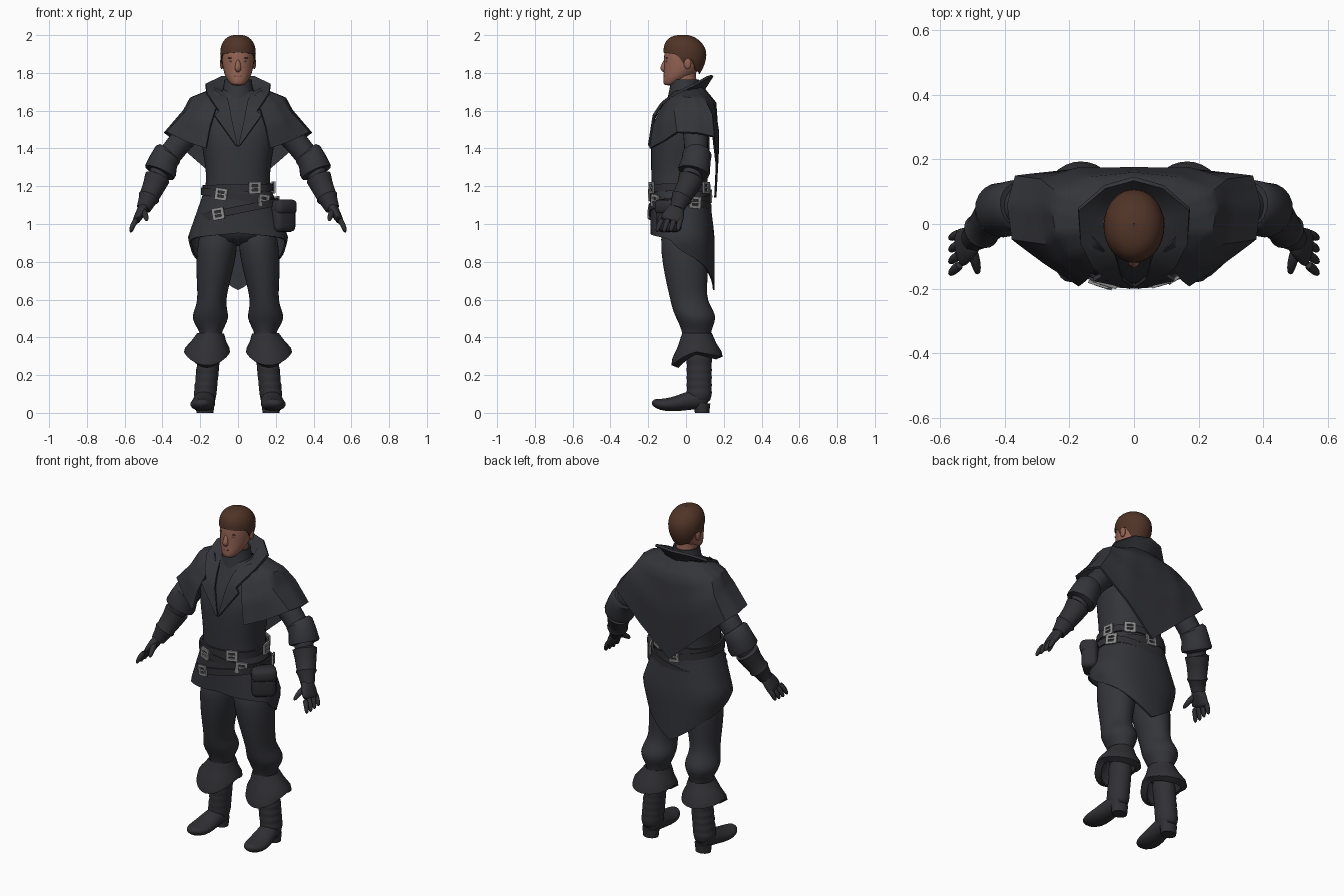
import bpy, bmesh
from math import sin, cos, pi, radians, atan2
from mathutils import Vector, Matrix


def material(name, r, g, b):
    m = bpy.data.materials.new(name)
    m.diffuse_color = (r, g, b, 1)
    return m


CLOTH = material("charcoal cloth", 0.034, 0.035, 0.042)
LEATHER = material("dark leather", 0.03, 0.03, 0.035)
SKIN = material("skin", 0.3, 0.127, 0.09)
LIP = material("lip", 0.24, 0.085, 0.066)
HAIR = material("brown hair", 0.08, 0.034, 0.02)
METAL = material("grey metal", 0.26, 0.26, 0.26)
EYE = material("eye white", 0.35, 0.3, 0.28)


def finish(bm, name, mat, mirror=False, sub=0, simple=False, thick=0, bevel=0):
    bmesh.ops.recalc_face_normals(bm, faces=bm.faces)
    me = bpy.data.meshes.new(name)
    bm.to_mesh(me)
    bm.free()
    me.materials.append(mat)
    ob = bpy.data.objects.new(name, me)
    bpy.context.collection.objects.link(ob)
    if mirror:
        ob.modifiers.new("mirror", 'MIRROR')
    if bevel:
        m = ob.modifiers.new("bevel", 'BEVEL')
        m.width, m.segments = bevel, 3
    if sub:
        m = ob.modifiers.new("subdivide", 'SUBSURF')
        m.levels = m.render_levels = sub
        if simple:
            m.subdivision_type = 'SIMPLE'
    if thick:
        m = ob.modifiers.new("thickness", 'SOLIDIFY')
        m.thickness, m.offset = thick, 0
    return ob


def grid(name, rows, mat, wrap=True, caps=False, **kw):
    """Skin rows of points with quads."""
    bm = bmesh.new()
    vs = [[bm.verts.new(p) for p in r] for r in rows]
    n = len(rows[0])
    for a, b in zip(vs, vs[1:]):
        for i in range(n if wrap else n - 1):
            j = (i + 1) % n
            bm.faces.new((a[i], a[j], b[j], b[i]))
    if caps:
        bm.faces.new(vs[0])
        bm.faces.new(vs[-1])
    return finish(bm, name, mat, **kw)


def oval(a, rx, ry, p=2.0):
    """Point on a superellipse; a = 0 faces the front."""
    f = lambda v: (1 if v >= 0 else -1) * abs(v) ** (2 / p)
    return rx * f(sin(a)), -ry * f(cos(a))


def tube(name, rings, mat, n=16, p=2.0, caps=True, **kw):
    """Horizontal rings (cx, cy, z, rx, ry)."""
    rows = []
    for cx, cy, z, rx, ry in rings:
        o = [oval(2 * pi * i / n, rx, ry, p) for i in range(n)]
        rows.append([(cx + x, cy + y, z) for x, y in o])
    return grid(name, rows, mat, caps=caps, **kw)


def limb(name, path, mat, ref=(0, 1, 0), n=12, **kw):
    """Rings (x, y, z, ru, rv) square to the path; ru lies along ref."""
    pts = [Vector(q[:3]) for q in path]
    rows = []
    for k, q in enumerate(path):
        t = (pts[min(k + 1, len(pts) - 1)] - pts[max(k - 1, 0)]).normalized()
        u = Vector(ref)
        u = (u - u.dot(t) * t).normalized()
        v = t.cross(u)
        rows.append([pts[k] + u * q[3] * cos(2 * pi * i / n) + v * q[-1] * sin(2 * pi * i / n)
                     for i in range(n)])
    return grid(name, rows, mat, caps=True, **kw)


def lerp(x, xs, ys):
    for i in range(len(xs) - 1):
        if x <= xs[i + 1]:
            return ys[i] + (ys[i + 1] - ys[i]) * (x - xs[i]) / (xs[i + 1] - xs[i])
    return ys[-1]


def blob(name, loc, scale, mat, mirror=False):
    bm = bmesh.new()
    bmesh.ops.create_uvsphere(bm, u_segments=12, v_segments=8, radius=1,
                              matrix=Matrix.Translation(loc) @ Matrix.Diagonal((*scale, 1)))
    return finish(bm, name, mat, mirror=mirror)


def box(bm, M, loc, size):
    bmesh.ops.create_cube(bm, size=1, matrix=M @ Matrix.Translation(loc) @ Matrix.Diagonal((*size, 1)))


# Head, neck and face
tube("head", [(0, -.088, 1.733, .028, .025), (0, -.077, 1.745, .044, .045), (0, -.047, 1.775, .066, .075),
              (0, -.025, 1.81, .079, .094), (0, -.015, 1.85, .086, .104), (0, -.012, 1.89, .088, .107),
              (0, -.01, 1.93, .085, .103), (0, -.01, 1.965, .068, .08), (0, -.01, 1.985, .035, .045)],
     SKIN, sub=1)
tube("neck", [(0, 0, 1.66, .062, .065), (0, -.005, 1.74, .058, .062), (0, -.015, 1.82, .06, .065)], SKIN)
limb("nose", [(0, -.104, 1.875, .01), (0, -.116, 1.842, .014), (0, -.124, 1.825, .019), (0, -.106, 1.806, .014)],
     SKIN, ref=(1, 0, 0), n=10, sub=1)
blob("lips", (0, -.113, 1.783), (.023, .007, .006), LIP)
blob("ear", (.086, .008, 1.85), (.01, .02, .03), SKIN, True)
blob("eye", (.034, -.1, 1.862), (.012, .007, .005), EYE, True)
blob("iris", (.034, -.105, 1.862), (.0045, .003, .0045), LEATHER, True)
blob("eyebrow", (.035, -.1015, 1.879), (.019, .006, .0035), HAIR, True)

# Hair cap, swept up in front, with sideburns and a nape line
hair = []
for k in range(1, 15):
    row = []
    for i in range(60):
        a = 2 * pi * i / 60
        deg = abs((a + pi) % (2 * pi) - pi) * 180 / pi
        zh = lerp(deg, [0, 40, 62, 76, 88, 96, 106, 128, 180],
                  [1.908, 1.904, 1.9, 1.88, 1.84, 1.845, 1.88, 1.815, 1.795])
        z = 1.998 - (1.998 - zh) * (k / 14) ** 2
        d = (z - 1.9) / .098
        p = 2.35 + .5 * cos(a)
        r = (1 - d ** p) ** (1 / p) if d > 0 else 1 - .28 * d * d
        x, y = oval(a, .0905 * r, .11 * r)
        row.append((x, y - .006, z))
    hair.append(row)
grid("hair", [[(p[0] * .1, p[1] * .1, 1.998) for p in hair[0]]] + hair, HAIR, caps=False, thick=.007)

# Torso and shirt collar
tube("torso", [(0, 0, 1.73, .07, .065), (0, -.005, 1.68, .12, .085), (0, -.008, 1.6, .19, .125),
               (0, -.028, 1.5, .205, .155), (0, -.03, 1.4, .19, .157), (0, -.035, 1.27, .168, .15),
               (0, -.035, 1.2, .173, .15), (0, -.03, 1.1, .185, .15), (0, -.02, 1.0, .19, .14),
               (0, -.01, .88, .17, .12)], CLOTH, n=24, p=2.4, sub=1)
tube("shirt_collar", [(0, -.01, 1.66, .09, .085), (0, -.008, 1.71, .076, .076), (0, -.005, 1.765, .068, .07)],
     CLOTH, n=24, caps=False, thick=.008)

# Shoulder cape, half columns from front edge round to the back point
cape = [[(.09, -.08, 1.68), (.12, -.135, 1.6), (.145, -.17, 1.52), (.168, -.188, 1.4)],
        [(.11, -.06, 1.7), (.19, -.095, 1.635), (.235, -.12, 1.55), (.275, -.118, 1.437)],
        [(.14, -.02, 1.705), (.238, -.025, 1.668), (.272, -.06, 1.595), (.374, -.045, 1.485)],
        [(.15, .02, 1.705), (.25, .04, 1.665), (.285, .055, 1.6), (.388, .06, 1.48)],
        [(.12, .05, 1.712), (.235, .095, 1.66), (.285, .135, 1.58), (.365, .145, 1.462)],
        [(.07, .08, 1.72), (.14, .14, 1.65), (.18, .168, 1.5), (.185, .164, 1.305)],
        [(0, .09, 1.72), (0, .155, 1.64), (0, .17, 1.42), (0, .155, 1.14)]]
grid("shoulder_cape", cape, CLOTH, wrap=False, mirror=True, sub=2, simple=True, thick=.012)

# Flared collar running down into notched, pointed lapels
collar = [[(.002, -.19, 1.41), (.014, -.194, 1.42)], [(.035, -.168, 1.56), (.125, -.17, 1.575)],
          [(.042, -.15, 1.6), (.1, -.157, 1.595)], [(.05, -.12, 1.645), (.128, -.13, 1.635)],
          [(.07, -.06, 1.69), (.165, -.06, 1.69)],
          [(.09, .01, 1.7), (.172, .045, 1.738)], [(.06, .07, 1.7), (.09, .115, 1.778)],
          [(0, .085, 1.7), (0, .14, 1.786)]]
collar = [[a, tuple((s + t) / 2 for s, t in zip(a, b)), b] for a, b in collar]
grid("collar_and_lapels", collar, CLOTH, wrap=False, mirror=True, thick=.014)

# Coat skirt, short in front and falling to a point behind
skirt = []
for k in range(9):
    row = []
    for i in range(64):
        a = 2 * pi * i / 64
        b = abs((a + pi) % (2 * pi) - pi)
        hem = lerp(b, [0, .2, .9, 1.25, 1.6, 2.2, pi], [.952, .945, .93, .915, .85, .785, .65])
        z = 1.17 + (hem - 1.17) * k / 8
        f = min(1, (1.17 - z) / .24)
        x, y = oval(a, .176 + .084 * f - .3 * max(0, .92 - z), .15 + .015 * f, 2.4)
        row.append((x, y - .033 + .015 * f, z))
    skirt.append(row)
grid("coat_skirt", skirt, CLOTH, thick=.01)

# Crossing belts and their buckles
BELTS = [(1.19, .02, .181, .155), (1.145, -.15, .19, .156), (1.075, .2, .209, .161)]
for k, (z0, tilt, rx, ry) in enumerate(BELTS):
    rows = []
    for dz in (-.02, .02):
        o = [oval(2 * pi * i / 48, rx, ry, 2.4) for i in range(48)]
        rows.append([(x, y - .032, z0 + dz + tilt * x) for x, y in o])
    grid(f"belt_{k + 1}", rows, LEATHER, thick=.012)
for k, (belt, deg) in enumerate([(1, -23), (0, 24), (1, 40), (2, -25), (0, 100), (2, 114), (0, 145), (1, -178)]):
    z0, tilt, rx, ry = BELTS[belt]
    x, y = oval(radians(deg), rx, ry, 2.4)
    nx, ny = (x / rx / rx * abs(x / rx) ** .4, y / ry / ry * abs(y / ry) ** .4)
    M = (Matrix.Translation((x, y - .032, z0 + tilt * x)) @ Matrix.Rotation(atan2(nx, -ny), 4, 'Z')
         @ Matrix.Rotation(-tilt * cos(radians(deg)), 4, 'Y'))
    bm = bmesh.new()
    for s in (-1, 1):
        box(bm, M, (s * .025, -.009, 0), (.016, .01, .06))
        box(bm, M, (0, -.009, s * .024), (.06, .01, .015))
    box(bm, M, (.005, -.011, 0), (.045, .008, .01))
    finish(bm, f"buckle_{k + 1}", METAL)

# Hip pouch with flap
M = Matrix.Translation((.235, -.09, 1.04)) @ Matrix.Rotation(radians(42), 4, 'Z')
for name, loc, size in [("pouch", (0, 0, -.005), (.135, .09, .155)), ("pouch_flap", (0, -.004, .05), (.14, .1, .08))]:
    bm = bmesh.new()
    box(bm, M, loc, size)
    finish(bm, name, LEATHER, bevel=.028)

# Sleeves, elbow cuffs and gauntlets
limb("sleeve", [(.14, .035, 1.57, .07), (.235, .045, 1.51, .068), (.32, .055, 1.42, .066), (.395, .052, 1.32, .064),
                (.43, .025, 1.23, .052), (.46, -.01, 1.16, .045)], CLOTH, mirror=True, sub=1)
limb("elbow_cuff", [(.362, .06, 1.382, .066), (.37, .059, 1.372, .077), (.393, .053, 1.335, .077),
                    (.41, .043, 1.285, .086), (.415, .04, 1.272, .083), (.418, .038, 1.267, .06)],
     CLOTH, n=20, mirror=True)
limb("gauntlet", [(.424, .03, 1.25, .05), (.427, .028, 1.245, .068), (.445, .01, 1.2, .06), (.468, -.018, 1.15, .053),
                  (.472, -.022, 1.14, .058), (.48, -.031, 1.125, .048), (.5, -.048, 1.08, .038)],
     LEATHER, n=20, mirror=True)

# Hands
limb("palm", [(.49, -.04, 1.1, .038, .032), (.51, -.058, 1.07, .053, .028), (.532, -.072, 1.03, .064, .023),
              (.543, -.079, 1.01, .06, .018)], LEATHER, mirror=True, sub=1)
for i in range(4):
    y = -.124 + .032 * i
    limb(f"finger_{i + 1}", [(.535, y, 1.03, .017), (.557, y - .018 + .003 * i, .995, .016),
                             (.57, y - .032 + .005 * i, .952 + .004 * abs(i - 1), .01)],
         LEATHER, n=8, mirror=True, sub=1)
limb("thumb", [(.505, -.07, 1.075, .02), (.49, -.115, 1.05, .018), (.482, -.158, 1.015, .011)],
     LEATHER, ref=(1, 0, 0), n=8, mirror=True, sub=1)

# Trousers, with baggy knees tucked in above the boots
tube("trouser_leg", [(.1, -.02, 1.0, .1, .12), (.113, -.008, .85, .112, .128), (.128, .002, .72, .094, .116),
                     (.137, .01, .62, .078, .1), (.142, .025, .57, .08, .104), (.146, .048, .52, .098, .112),
                     (.147, .056, .485, .094, .1), (.144, .056, .43, .06, .078), (.144, .056, .41, .06, .078),
                     (.15, .06, .3, .055, .07)], CLOTH, mirror=True, sub=1)

# Boots: ridged shaft, flared cuff, foot and heel
shaft = [(.152, .065, .36, .06, .07)]
for k in range(5):
    z, c = .27 - .04 * k, .158 + .004 * k
    shaft += [(c, .07, z, .064, .07), (c, .07, z - .025, .057, .064)]
tube("boot_shaft", shaft + [(.175, .065, .05, .055, .062)], LEATHER, n=20, mirror=True, sub=1)
cuff = []
for s, r, cx in [(0, .066, .146), (.12, .072, .148), (.45, .088, .156), (.8, .112, .163), (1, .117, .164)]:
    row = []
    for i in range(32):
        a = 2 * pi * i / 32
        hem = .325 - .07 * max(0, cos(a)) ** 1.5 - .025 * max(0, -cos(a))
        x, y = oval(a, r, r * 1.12)
        row.append((cx + x, .058 + y, .42 + (hem - .42) * s))
    cuff.append(row)
cuff.append([(.163 + (x - .163) * .75, .062 + (y - .062) * .75, z - .012) for x, y, z in cuff[-1]])
grid("boot_cuff", cuff, LEATHER, mirror=True, thick=.01)
limb("boot_foot", [(.174, .12, .07, .04, .035), (.174, .085, .072, .055, .055), (.178, .02, .068, .058, .052),
                   (.185, -.045, .048, .067, .042), (.19, -.11, .042, .068, .035), (.193, -.155, .048, .047, .027),
                   (.195, -.18, .06, .022, .014)], LEATHER, ref=(1, 0, 0), n=14, mirror=True, sub=1)
tube("boot_heel", [(.175, .085, 0, .045, .038), (.175, .085, .05, .05, .044)], LEATHER, mirror=True)

# Bake modifiers, then smooth while keeping edges sharp
bpy.ops.object.select_all(action='SELECT')
bpy.context.view_layer.objects.active = bpy.context.selected_objects[0]
bpy.ops.object.convert(target='MESH')
bpy.ops.object.shade_smooth_by_angle(angle=radians(38))
